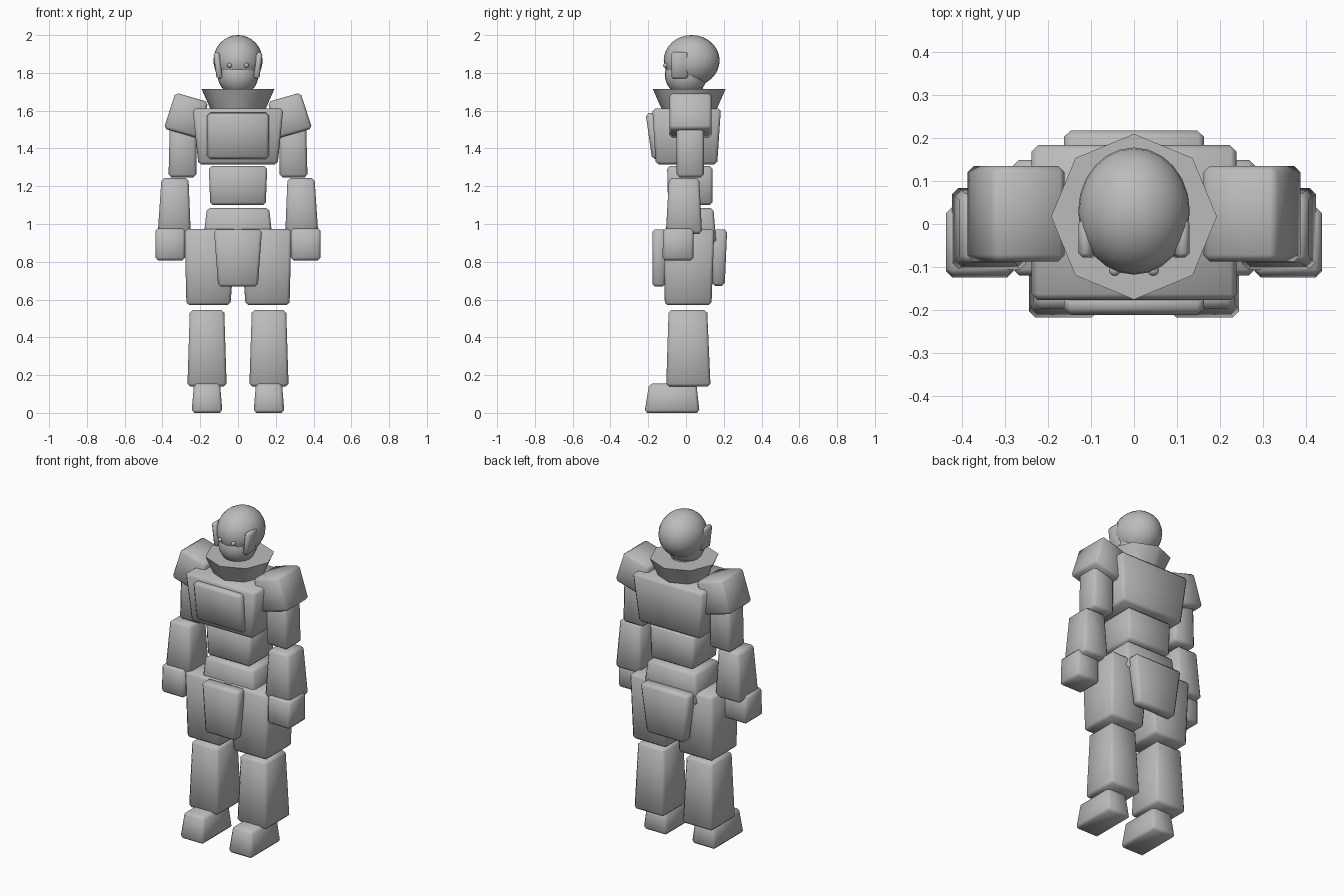
import bpy, bmesh, math
from mathutils import Matrix, Vector

cube = bpy.data.objects.get("Cube")
if cube:
    bpy.data.objects.remove(cube)

grey = bpy.data.materials.new("plain grey")
grey.use_nodes = True
grey.diffuse_color = (0.5, 0.5, 0.5, 1)
grey.node_tree.nodes["Principled BSDF"].inputs["Base Color"].default_value = (0.5, 0.5, 0.5, 1)


def finish(name, bm, angle=60):
    """Turn a bmesh into a smooth-shaded grey object."""
    bmesh.ops.recalc_face_normals(bm, faces=bm.faces)
    mesh = bpy.data.meshes.new(name)
    bm.to_mesh(mesh)
    bm.free()
    mesh.materials.append(grey)
    obj = bpy.data.objects.new(name, mesh)
    bpy.context.collection.objects.link(obj)
    bpy.ops.object.select_all(action="DESELECT")
    obj.select_set(True)
    bpy.context.view_layer.objects.active = obj
    bpy.ops.object.shade_smooth_by_angle(angle=math.radians(angle))
    return obj


def block(name, z0, z1, low, high, bevel=0.015, move=None, side=1):
    """Tapered bevelled block; low and high are (x0, x1, y0, y1) end rectangles."""
    bm = bmesh.new()
    for v in bmesh.ops.create_cube(bm, size=1)["verts"]:
        rect, z = (high, z1) if v.co.z > 0 else (low, z0)
        v.co = Vector((rect[v.co.x > 0], rect[2 + (v.co.y > 0)], z))
    bmesh.ops.bevel(bm, geom=bm.edges[:], offset=bevel, segments=1, affect="EDGES")
    bm.transform(Matrix.Scale(side, 4, (1, 0, 0)) @ (move or Matrix()))
    return finish(name, bm)


def pair(name, *args, **kw):
    """The same block on the model's left (+x) and right (-x)."""
    for label, side in (("left", 1), ("right", -1)):
        block(f"{label}_{name}", *args, side=side, **kw)


def ball(name, centre, radii, segments=24, rings=16):
    bm = bmesh.new()
    bmesh.ops.create_uvsphere(bm, u_segments=segments, v_segments=rings, radius=1)
    bm.transform(Matrix.Translation(centre) @ Matrix.Diagonal((*radii, 1)))
    return finish(name, bm)


def cone(name, centre, depth, r_low, r_high, segments):
    bm = bmesh.new()
    bmesh.ops.create_cone(bm, cap_ends=True, segments=segments,
                          radius1=r_low, radius2=r_high, depth=depth)
    bm.transform(Matrix.Translation(centre))
    return finish(name, bm, 50)


def tilt(x, y, z, axis, degrees):
    return Matrix.Translation((x, y, z)) @ Matrix.Rotation(math.radians(degrees), 4, axis)


# Head and neck
ball("skull", (0, 0.03, 1.865), (0.13, 0.148, 0.135))
ball("jaw", (0, 0.0, 1.79), (0.108, 0.112, 0.112))
cone("neck", (0, 0.02, 1.71), 0.1, 0.07, 0.07, 16)
cone("collar", (0, 0.017, 1.655), 0.12, 0.14, 0.193, 8)
for label, side in (("left", 1), ("right", -1)):
    ball(f"{label}_eye", (side * 0.045, -0.108, 1.84), (0.013,) * 3, 12, 8)
pair("ear_guard", -0.07, 0.07, (-0.016, 0.016, -0.045, 0.045), (-0.016, 0.016, -0.045, 0.045),
     bevel=0.01, move=tilt(0.106, -0.033, 1.84, "Y", 7))

# Torso
block("chest", 1.315, 1.612, (-0.21, 0.21, -0.16, 0.165), (-0.24, 0.24, -0.178, 0.185))
block("chest_plate", -0.122, 0.122, (-0.163, 0.163, -0.025, 0.025), (-0.163, 0.163, -0.025, 0.025),
      move=tilt(0, -0.172, 1.467, "X", 8))
block("abdomen", 1.1, 1.307, (-0.147, 0.147, -0.095, 0.14), (-0.155, 0.155, -0.1, 0.14))
block("pelvis", 0.9, 1.085, (-0.185, 0.185, -0.1, 0.16), (-0.165, 0.165, -0.09, 0.145))
block("front_skirt", 0.668, 0.972, (-0.105, 0.105, -0.178, -0.11), (-0.127, 0.127, -0.178, -0.1))
block("rear_skirt", 0.672, 0.972, (-0.13, 0.13, 0.14, 0.205), (-0.165, 0.165, 0.13, 0.218))

# Arms
pair("shoulder", -0.1, 0.1, (-0.097, 0.097, -0.087, 0.135), (-0.09, 0.09, -0.087, 0.135),
     move=tilt(0.272, 0, 1.575, "Y", -16))
pair("upper_arm", 1.247, 1.56, (0.22, 0.368, -0.05, 0.095), (0.22, 0.36, -0.05, 0.095))
pair("forearm", 0.948, 1.243, (0.25, 0.425, -0.107, 0.085), (0.262, 0.405, -0.09, 0.07))
pair("hand", 0.807, 0.977, (0.28, 0.438, -0.125, 0.04), (0.28, 0.438, -0.12, 0.04))

# Legs
pair("thigh", 0.57, 0.973, (0.04, 0.273, -0.112, 0.135), (0.01, 0.283, -0.12, 0.15))
pair("shin", 0.14, 0.545, (0.06, 0.268, -0.105, 0.13), (0.073, 0.255, -0.092, 0.112))
pair("foot", 0.0, 0.155, (0.082, 0.246, -0.22, 0.072), (0.095, 0.233, -0.195, 0.055))
